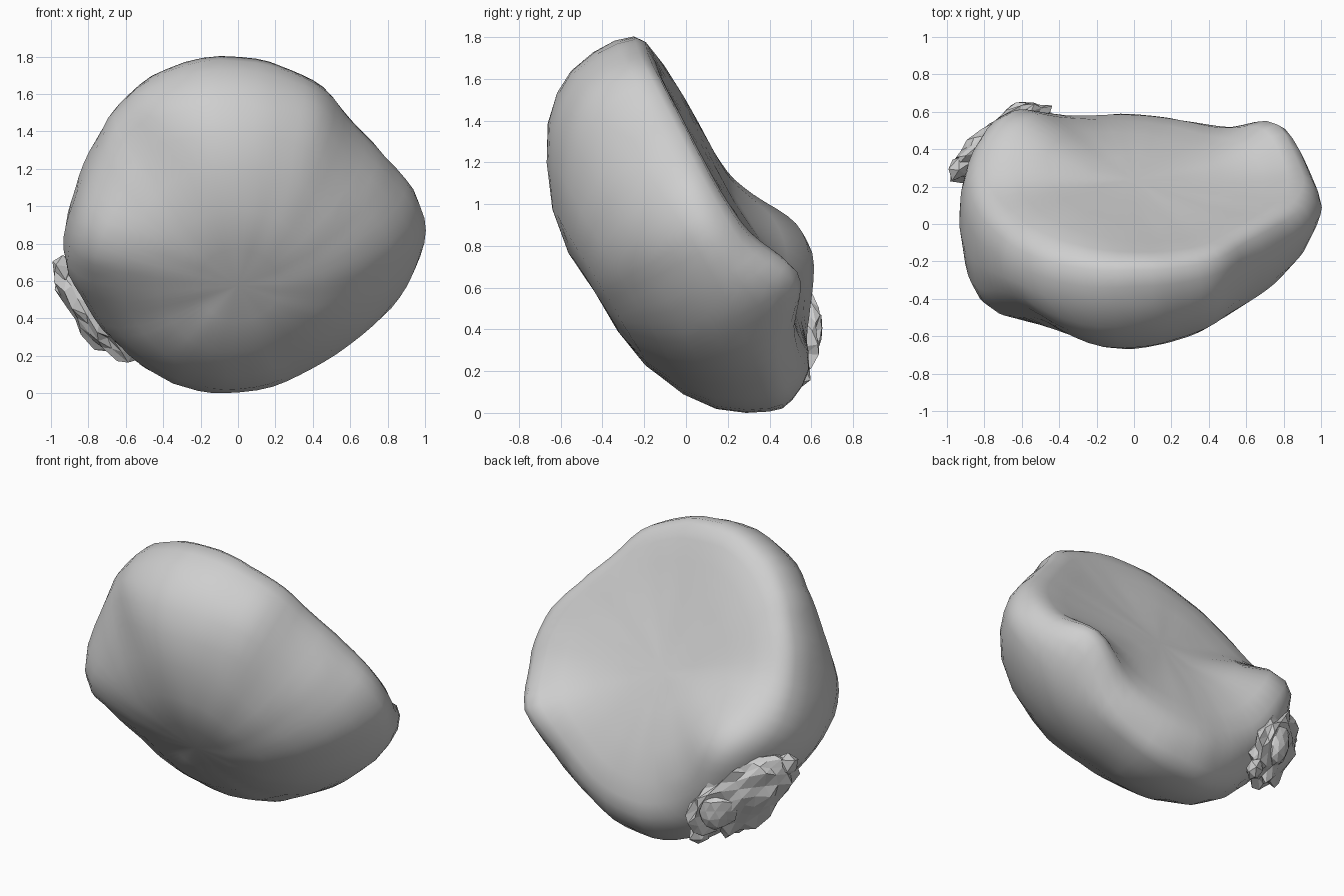
import bpy, bmesh, math, random
from mathutils import Matrix, Vector, noise

random.seed(4)
cube = bpy.data.objects.get("Cube")
if cube:
    bpy.data.objects.remove(cube, do_unlink=True)

# One plain material
grey = bpy.data.materials.new("mid grey")
grey.use_nodes = True
grey.diffuse_color = (0.62, 0.62, 0.62, 1)
grey.node_tree.nodes["Principled BSDF"].inputs["Base Color"].default_value = (0.62, 0.62, 0.62, 1)

# Outline of the slab in its own tilted plane: x across, s down the slope
OUTLINE = [(0.1, -1.71), (0.3, -1.65), (0.47, -1.55), (0.63, -1.34), (0.81, -1.13),
           (0.95, -0.94), (1.0, -0.72), (0.95, -0.49), (0.84, -0.28), (0.64, -0.1),
           (0.42, 0.05), (0.2, 0.15), (-0.08, 0.19), (-0.3, 0.14), (-0.5, 0.03),
           (-0.68, -0.15), (-0.82, -0.35), (-0.92, -0.58), (-0.92, -0.82),
           (-0.86, -1.05), (-0.76, -1.26), (-0.66, -1.44), (-0.48, -1.61), (-0.2, -1.72)]
# Thickness profile: share of the outline radius, height along the slab normal
PROFILE = [(0.25, 0.74), (0.5, 0.745), (0.7, 0.75), (0.83, 0.76), (0.91, 0.755), (0.96, 0.72),
           (0.99, 0.64), (1.0, 0.54), (0.98, 0.42), (0.93, 0.31), (0.83, 0.19),
           (0.68, 0.08), (0.47, -0.01), (0.24, -0.045)]
CENTRE_S = -0.75


def smooth_loop(points, steps):
    """Closed Catmull-Rom curve through the points."""
    pts = [Vector(p) for p in points]
    n, out = len(pts), []
    for i in range(n):
        a, b, c, d = (pts[(i + k) % n] for k in (-1, 0, 1, 2))
        for j in range(steps):
            u = j / steps
            out.append(0.5 * (2 * b + (c - a) * u + (2 * a - 5 * b + 4 * c - d) * u * u
                              + (3 * b - a - 3 * c + d) * u ** 3))
    return out


def bump(x, s, cx, cs, spread):
    return math.exp(-((x - cx) ** 2 + (s - cs) ** 2) / spread)


def place(x, s, t, r):
    """Slab coordinates to world, with uneven back and front faces and light lumps."""
    back = min(1, max(0, (t - 0.4) / 0.3))
    v = (s - CENTRE_S) / 0.95
    low, high = max(v, 0), max(-v, 0)
    rear = (-0.19 * low * r ** 3 + 0.04 * high * r * r - 0.05 * x
            - 0.12 * max(-x, 0) * r ** 6
            + 0.22 * bump(x, s, -0.66, -0.40, 0.11) + 0.19 * bump(x, s, 0.8, -0.25, 0.07)
            + 0.04 * bump(x, s, -0.3, -1.25, 0.12))
    fore = (0.07 * x * r * r - 0.05 * low * low
            + 0.10 * bump(x, s, -0.52, -1.42, 0.06) - 0.14 * bump(x, s, -0.9, -0.95, 0.09)
            + 0.03 * bump(x, s, 0.35, -1.35, 0.05))
    t += back * rear + (1 - back) * fore
    p = Vector((x, 0.85 * t + 0.53 * s, 0.53 * t - 0.85 * s))
    lump = noise.noise(p * 3.0) * 0.012 + noise.noise(p * 8.0) * 0.007
    out = Vector((x, 0.85 * (t - 0.4) + 0.3 * v, 0.53 * (t - 0.4) - 0.5 * v))
    return p + out.normalized() * lump


def add_object(name, bm):
    bmesh.ops.recalc_face_normals(bm, faces=bm.faces)
    mesh = bpy.data.meshes.new(name)
    bm.to_mesh(mesh)
    bm.free()
    mesh.materials.append(grey)
    obj = bpy.data.objects.new(name, mesh)
    bpy.context.collection.objects.link(obj)
    return obj


# Rounded body: rings from the back face over the rim to the front,
# turning from the uneven outline into a circle toward the middle
bm = bmesh.new()
loop = [p - Vector((0, CENTRE_S)) for p in smooth_loop(OUTLINE, 3)]
rings = []
for r, t in PROFILE:
    ring = []
    for p in loop:
        q = p * r * (r + (1 - r) * 0.93 / p.length)
        ring.append(bm.verts.new(place(q.x, CENTRE_S + q.y, t, r)))
    rings.append(ring)
n = len(loop)
for a, b in zip(rings, rings[1:]):
    for i in range(n):
        bm.faces.new((a[i], a[(i + 1) % n], b[(i + 1) % n], b[i]))
for ring, t in ((rings[0], 0.74), (rings[-1], -0.05)):
    mid = bm.verts.new(place(0, CENTRE_S, t, 0))
    for i in range(n):
        bm.faces.new((ring[i], ring[(i + 1) % n], mid))
base = min(v.co.z for v in bm.verts)
bmesh.ops.translate(bm, verts=bm.verts, vec=(0, 0, -base))
body = add_object("body", bm)
for poly in body.data.polygons:
    poly.use_smooth = True

# Rough broken crust on the lower back corner: one long scab and three nubs
bm = bmesh.new()
along = Vector((-0.5, -0.25, 0.55)).normalized()
outward = Vector((-0.6, 0.7, -0.3))
outward = (outward - along * outward.dot(along)).normalized()
frame = Matrix((along, along.cross(outward), outward)).transposed()
CRUST = [((-0.71, 0.43, 0.46), (0.38, 0.24, 0.11), 3),
         ((-0.48, 0.54, 0.18), (0.08, 0.07, 0.05), 1),
         ((-0.63, 0.57, 0.38), (0.13, 0.12, 0.07), 2),
         ((-0.93, 0.30, 0.66), (0.09, 0.08, 0.06), 1)]
for centre, size, detail in CRUST:
    made = bmesh.ops.create_icosphere(bm, subdivisions=detail, radius=1)["verts"]
    for v in made:
        v.co *= random.uniform(0.82, 1.08)
        v.co = frame @ Vector([c * k for c, k in zip(v.co, size)]) + Vector(centre)
add_object("broken_crust", bm)
